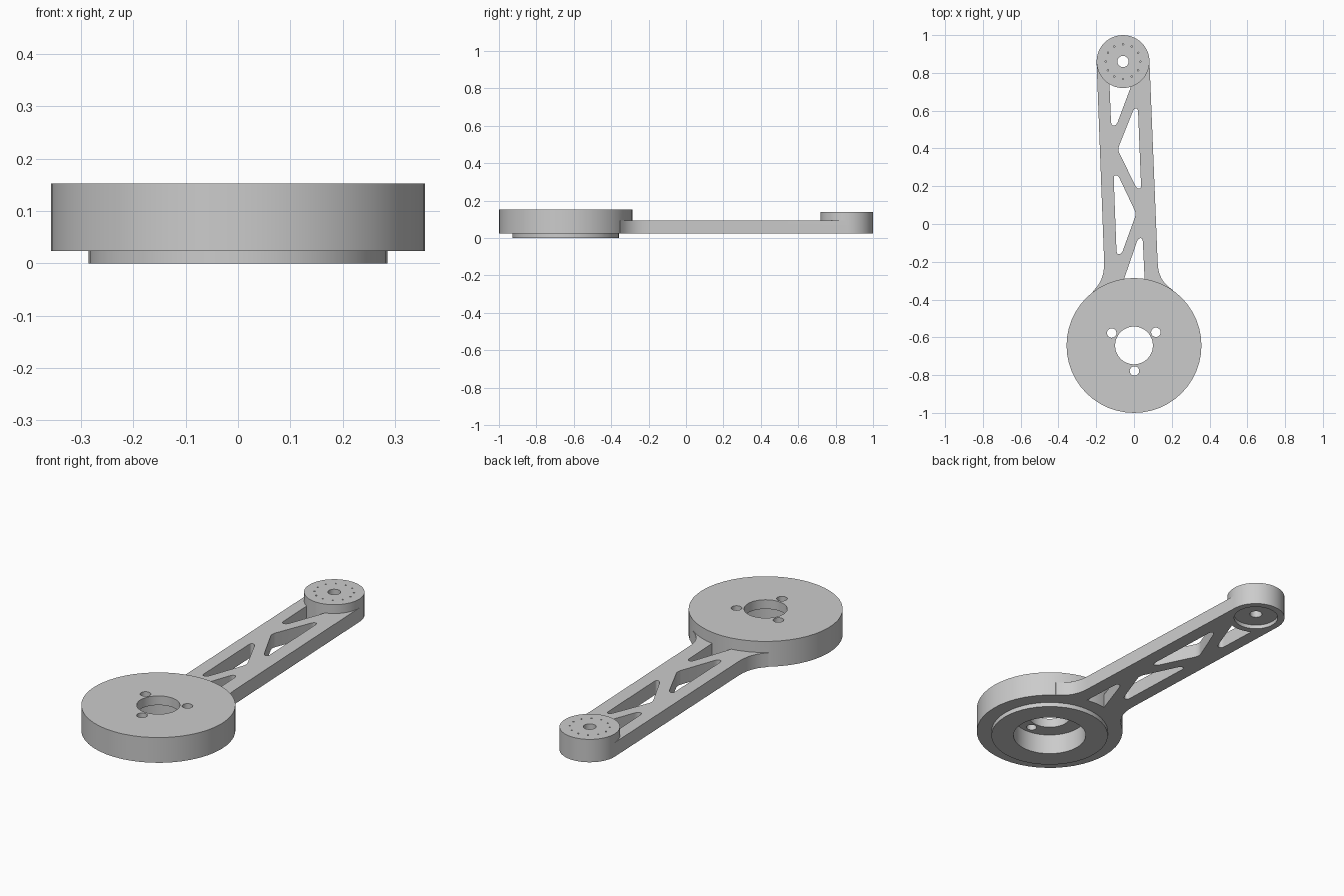
import bpy, bmesh, math
from mathutils import Vector

cube = bpy.data.objects.get("Cube")
if cube:
    bpy.data.objects.remove(cube)

HUB = Vector((0, -0.643))
TIP = Vector((-0.058, 0.86))
BOTTOM = 0.023

# One plain grey material
grey = bpy.data.materials.new("plain grey")
grey.use_nodes = True
COLOUR = (0.6, 0.6, 0.6, 1)
grey.diffuse_color = COLOUR
grey.node_tree.nodes["Principled BSDF"].inputs["Base Color"].default_value = COLOUR


def prism(name, outline, z0, z1):
    """Extrude a closed 2D outline between two heights."""
    bm = bmesh.new()
    face = bm.faces.new([bm.verts.new((x, y, z0)) for x, y in outline])
    ext = bmesh.ops.extrude_face_region(bm, geom=[face])
    top = [v for v in ext["geom"] if isinstance(v, bmesh.types.BMVert)]
    bmesh.ops.translate(bm, verts=top, vec=(0, 0, z1 - z0))
    bmesh.ops.recalc_face_normals(bm, faces=bm.faces)
    mesh = bpy.data.meshes.new(name)
    bm.to_mesh(mesh)
    bm.free()
    mesh.materials.append(grey)
    obj = bpy.data.objects.new(name, mesh)
    bpy.context.collection.objects.link(obj)
    return obj


def disc(name, centre, radius, z0, z1, sides=48):
    ring = [(centre.x + radius * math.cos(math.tau * i / sides),
             centre.y + radius * math.sin(math.tau * i / sides)) for i in range(sides)]
    return prism(name, ring, z0, z1)


def bend(a, b, c, steps=6):
    """Curve from a to c, pulled towards b."""
    a, b, c = Vector(a), Vector(b), Vector(c)
    ts = [i / steps for i in range(steps + 1)]
    return [a * (1 - t) ** 2 + b * 2 * t * (1 - t) + c * t * t for t in ts]


def rounded(points, size=0.022):
    """Round every corner of a polygon."""
    pts = [Vector(p) for p in points]
    out = []
    for i, p in enumerate(pts):
        before, after = pts[i - 1] - p, pts[(i + 1) % len(pts)] - p
        a = p + before.normalized() * min(size, 0.45 * before.length)
        b = p + after.normalized() * min(size, 0.45 * after.length)
        out += bend(a, p, b, 5)
    return out


def combine(target, tool, operation):
    """Apply a boolean and discard the tool."""
    tool.hide_render = True
    mod = target.modifiers.new("combine", "BOOLEAN")
    mod.operation = operation
    mod.solver = "EXACT"
    mod.object = tool
    bpy.context.view_layer.objects.active = target
    bpy.ops.object.modifier_apply(modifier=mod.name)
    bpy.data.objects.remove(tool)


# Tapered arm, flaring into the hub
flare_left = bend((-0.158, -0.2), (-0.155, -0.3), (-0.217, -0.355))
flare_right = bend((0.206, -0.35), (0.125, -0.3), (0.125, -0.2))
arm = prism("arm_link",
            [(-0.198, 0.86)] + flare_left + [(-0.2, -0.45), (0.2, -0.45)]
            + flare_right + [(0.082, 0.86)], BOTTOM, 0.095)

# Truss windows through the arm
windows = [
    [(-0.131, 0.77), (0, 0.77), (-0.093, 0.522), (-0.121, 0.522)],
    [(0, 0.612), (-0.087, 0.394), (0.015, 0.187), (0.038, 0.187), (0.021, 0.612)],
    [(-0.108, 0.258), (-0.084, 0.258), (0.012, 0.055), (-0.066, -0.16), (-0.092, -0.16)],
    [(0.022, -0.075), (0.046, -0.075), (0.058, -0.33), (-0.066, -0.33)],
]
for points in windows:
    combine(arm, prism("window_cutter", rounded(points), -0.1, 0.3), "DIFFERENCE")

# Hub with its lower collar, and the tip boss
combine(arm, disc("hub", HUB, 0.357, BOTTOM, 0.152), "UNION")
combine(arm, disc("hub_collar", HUB, 0.285, 0, 0.06), "UNION")
combine(arm, disc("tip_boss", TIP, 0.14, BOTTOM, 0.14), "UNION")

# Hub bore, wide pocket below it and bolt holes
combine(arm, disc("pocket_cutter", HUB, 0.177, -0.1, 0.105), "DIFFERENCE")
combine(arm, disc("bore_cutter", HUB, 0.1, -0.1, 0.3), "DIFFERENCE")
for k in range(3):
    angle = math.radians(-89 + 120 * k)
    spot = HUB + 0.135 * Vector((math.cos(angle), math.sin(angle)))
    combine(arm, disc("bolt_cutter", spot, 0.025, -0.1, 0.3, 24), "DIFFERENCE")

# Tip bore, shallow recess below it and ring of pin holes
combine(arm, disc("recess_cutter", TIP, 0.107, -0.1, 0.043), "DIFFERENCE")
combine(arm, disc("tip_bore_cutter", TIP, 0.03, -0.1, 0.3, 24), "DIFFERENCE")
for k in range(12):
    angle = math.tau * k / 12
    spot = TIP + 0.092 * Vector((math.cos(angle), math.sin(angle)))
    combine(arm, disc("pin_cutter", spot, 0.004, 0.11, 0.3, 8), "DIFFERENCE")

# Smooth curved walls, sharp rims
bpy.ops.object.select_all(action="DESELECT")
arm.select_set(True)
bpy.context.view_layer.objects.active = arm
bpy.ops.object.shade_smooth_by_angle(angle=math.radians(30))
